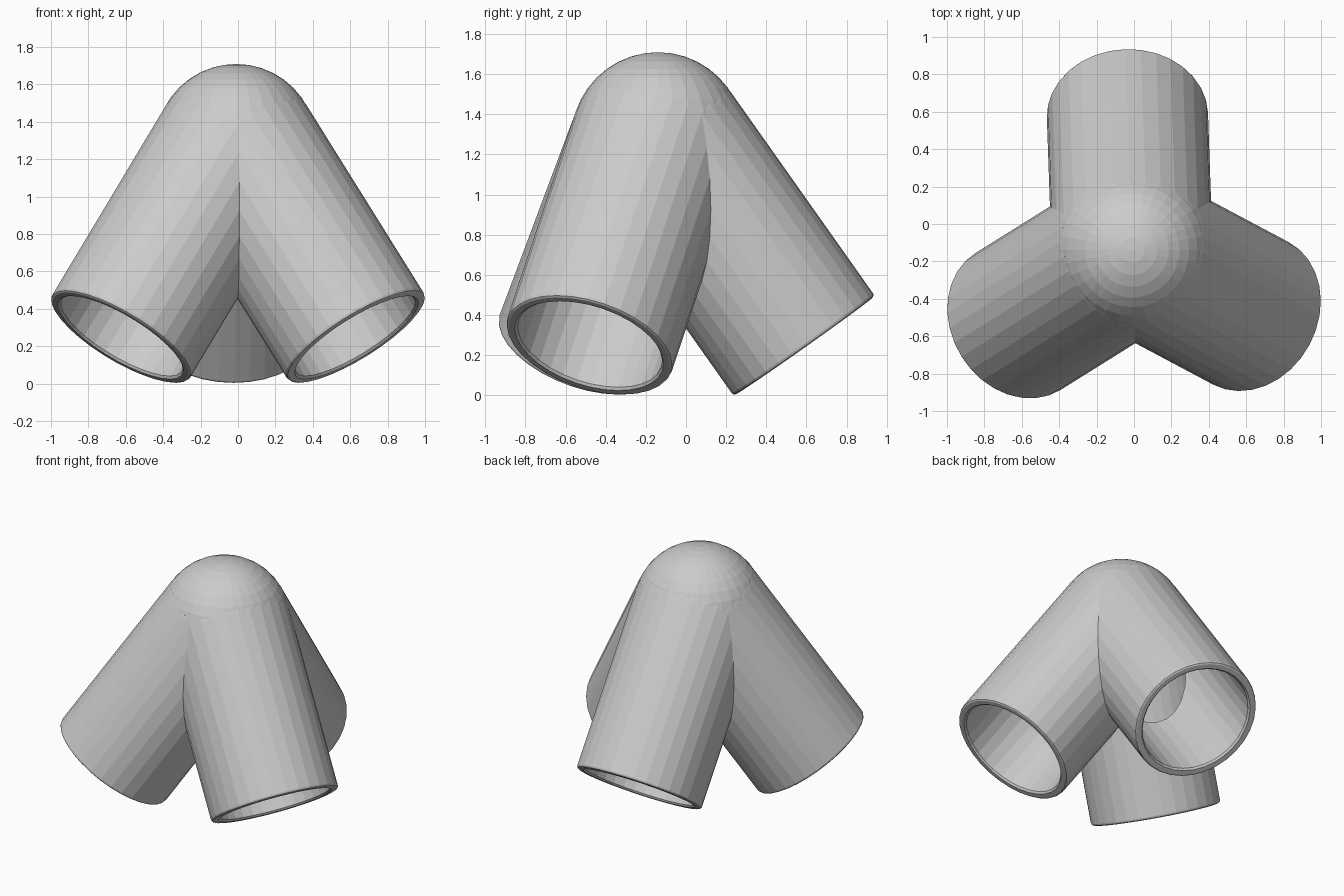
import bpy, bmesh, math
from mathutils import Vector, Matrix

if "Cube" in bpy.data.objects:
    bpy.data.objects.remove(bpy.data.objects["Cube"])

HUB = Vector((-0.01, -0.14, 1.278))   # point where the three tube axes meet
R_OUT, R_IN = 0.431, 0.374
LENGTH = 1.263
TILT = math.asin(1 / math.sqrt(3))    # tubes follow the edges of a tetrahedron
HEADINGS = [math.radians(92 + 120 * i) for i in range(3)]
SIDES = 32


def make_object(name, bm):
    bmesh.ops.recalc_face_normals(bm, faces=bm.faces)
    mesh = bpy.data.meshes.new(name)
    bm.to_mesh(mesh)
    bm.free()
    obj = bpy.data.objects.new(name, mesh)
    bpy.context.collection.objects.link(obj)
    return obj


def ball(name, radius):
    bm = bmesh.new()
    bmesh.ops.create_uvsphere(bm, u_segments=SIDES, v_segments=20, radius=radius)
    bmesh.ops.translate(bm, verts=bm.verts, vec=HUB)
    return make_object(name, bm)


def tube(name, heading, profile):
    """Closed round bar from (distance along axis, radius) pairs."""
    axis = Vector((math.sin(TILT) * math.cos(heading),
                   math.sin(TILT) * math.sin(heading), -math.cos(TILT)))
    place = Matrix.Translation(HUB) @ axis.to_track_quat('Z', 'Y').to_matrix().to_4x4()
    bm = bmesh.new()
    rings = []
    for d, r in profile:
        rings.append([bm.verts.new(place @ Vector((
            r * math.cos(2 * math.pi * k / SIDES),
            r * math.sin(2 * math.pi * k / SIDES), d))) for k in range(SIDES)])
    for a, b in zip(rings, rings[1:]):
        for k in range(SIDES):
            n = (k + 1) % SIDES
            bm.faces.new((a[k], a[n], b[n], b[k]))
    bm.faces.new(rings[0])
    bm.faces.new(rings[-1])
    return make_object(name, bm)


def combine(target, other, operation):
    mod = target.modifiers.new(operation.lower(), 'BOOLEAN')
    mod.operation = operation
    mod.solver = 'EXACT'
    mod.object = other
    bpy.context.view_layer.update()
    result = bpy.data.meshes.new_from_object(
        target.evaluated_get(bpy.context.evaluated_depsgraph_get()))
    target.modifiers.clear()
    target.data = result
    bpy.data.objects.remove(other, do_unlink=True)


# Outer shell: rounded hub and three legs with softened rims
shell = ball("three_way_pipe_joint", R_OUT)
outer = [(0, R_OUT - 0.002), (0.02, R_OUT), (LENGTH - 0.016, R_OUT),
         (LENGTH - 0.005, R_OUT - 0.004), (LENGTH, R_OUT - 0.014)]
for i, h in enumerate(HEADINGS):
    combine(shell, tube(f"leg_{i}", h, outer), 'UNION')

# Hollow inside: matching hub cavity and three bores flared at the mouth
cavity = ball("cavity", R_IN)
inner = [(0, R_IN - 0.002), (0.02, R_IN), (LENGTH - 0.012, R_IN),
         (LENGTH + 0.02, R_IN + 0.03)]
for i, h in enumerate(HEADINGS):
    combine(cavity, tube(f"bore_{i}", h, inner), 'UNION')
combine(shell, cavity, 'DIFFERENCE')
shell.data.name = shell.name
